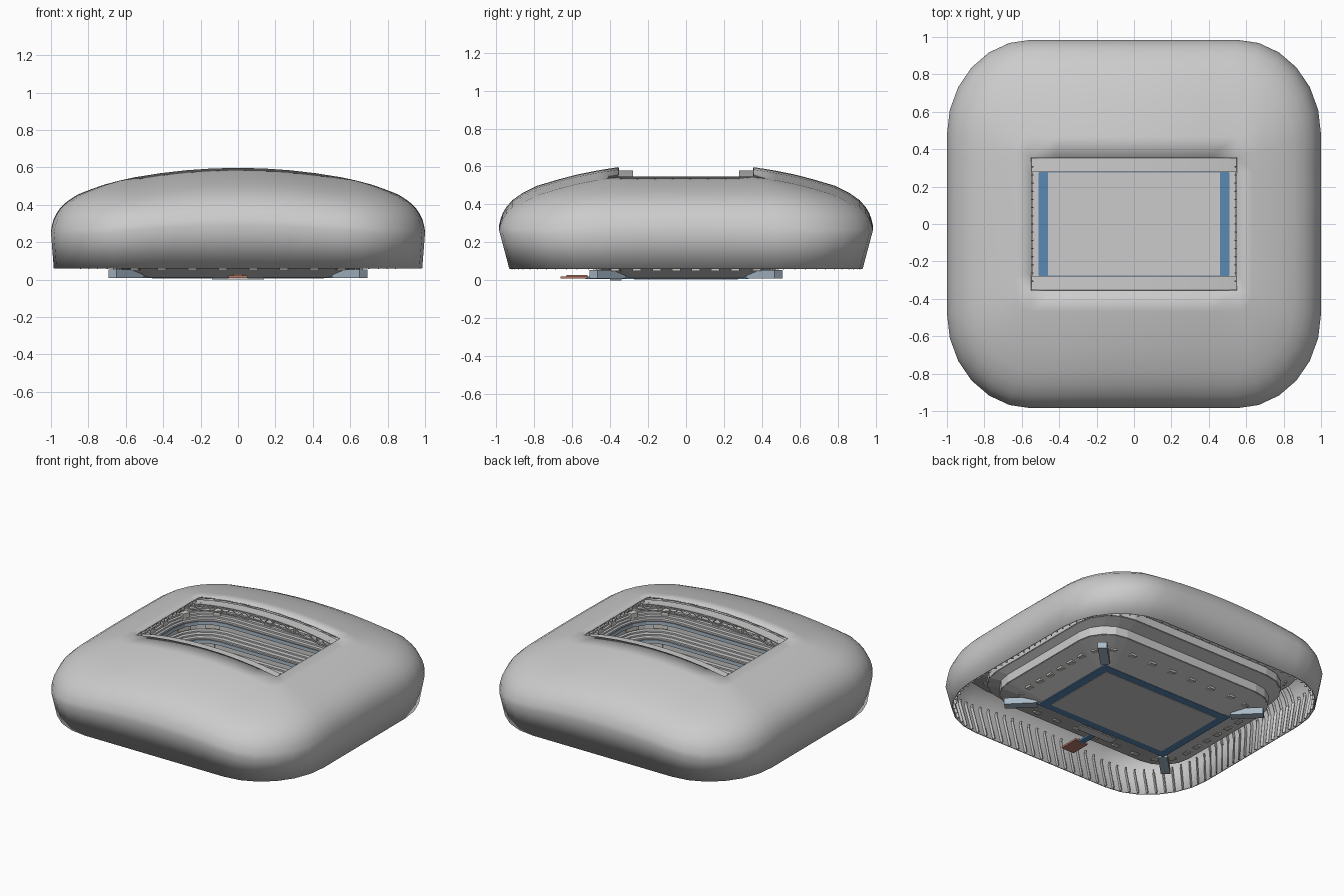
import bpy, bmesh
from math import sin, cos, pi, atan2
from mathutils import Matrix, Vector

if "Cube" in bpy.data.objects:
    bpy.data.objects.remove(bpy.data.objects["Cube"])


def material(name, rgb):
    m = bpy.data.materials.new(name)
    m.diffuse_color = (*rgb, 1)
    m.use_nodes = True
    m.node_tree.nodes["Principled BSDF"].inputs["Base Color"].default_value = m.diffuse_color
    return m


BLUE = material("blue", (0.10, 0.25, 0.45))
STEEL = material("blue_grey", (0.40, 0.49, 0.58))
RED = material("brick_red", (0.48, 0.20, 0.14))
PALE = material("pale", (0.62, 0.60, 0.55))


def finish(name, bm, mat=None, smooth=None, thick=0):
    bmesh.ops.remove_doubles(bm, verts=bm.verts, dist=1e-5)
    me = bpy.data.meshes.new(name)
    bm.to_mesh(me)
    bm.free()
    ob = bpy.data.objects.new(name, me)
    bpy.context.collection.objects.link(ob)
    if mat:
        me.materials.append(mat)
    if thick:
        s = ob.modifiers.new("thickness", 'SOLIDIFY')
        s.thickness, s.offset = thick, -1
    if smooth:
        bpy.ops.object.select_all(action='DESELECT')
        ob.select_set(True)
        bpy.context.view_layer.objects.active = ob
        bpy.ops.object.shade_smooth_by_angle(angle=smooth)
    return ob


def outline(fx, fy, rx, ry, nc=6, ns=8):
    """Rounded rectangle, anticlockwise; fx, fy are the straight half lengths."""
    pts = []
    for k in range(4):
        sx, sy = (1, -1, -1, 1)[k], (1, 1, -1, -1)[k]
        nx, ny = (-1, -1, 1, 1)[k], (1, -1, -1, 1)[k]
        for i in range(nc + 1):
            a = pi / 2 * (k + i / nc)
            pts.append(Vector((sx * fx + rx * cos(a), sy * fy + ry * sin(a), 0)))
        a = pi / 2 * (k + 1)
        end = Vector((nx * fx + rx * cos(a), ny * fy + ry * sin(a), 0))
        start = pts[-1]
        pts += [start.lerp(end, j / ns) for j in range(1, ns)]
    return pts


def loft(name, rings, mat=None, smooth=None, thick=0):
    bm = bmesh.new()
    vs = [[bm.verts.new(p) for p in r] for r in rings]
    n = len(vs[0])
    for a, b in zip(vs, vs[1:]):
        for i in range(n):
            j = (i + 1) % n
            bm.faces.new((a[i], a[j], b[j], b[i]))
    return finish(name, bm, mat, smooth, thick)


def add_box(bm, centre, size, rot=0):
    m = Matrix.Translation(centre) @ Matrix.Rotation(rot, 4, 'Z') @ Matrix.Diagonal((*size, 1))
    bmesh.ops.create_cube(bm, size=1, matrix=m)


def add_bar(bm, p, q, w, h):
    p, q = Vector(p), Vector(q)
    d = q - p
    m = (Matrix.Translation((p + q) / 2) @ d.to_track_quat('X', 'Z').to_matrix().to_4x4()
         @ Matrix.Diagonal((d.length, w, h, 1)))
    bmesh.ops.create_cube(bm, size=1, matrix=m)


def boxes(name, items, mat=None):
    bm = bmesh.new()
    for it in items:
        add_box(bm, *it)
    return finish(name, bm, mat)


# Outer shell: wall flaring outward, then a domed roof up to the opening
def clamp(v):
    return max(0, min(1, v))


def wall_top(p):
    front = max(0, 1 - (p.x / 0.8) ** 2) * clamp((abs(p.y) - 0.5) / 0.4)
    side = max(0, 1 - (p.y / 0.7) ** 2) * clamp((abs(p.x) - 0.6) / 0.35)
    return 0.235 + 0.055 * front + 0.025 * side


ROOF = [(0, 0), (.012, .1), (.03, .21), (.06, .31), (.11, .43), (.2, .56),
        (.32, .68), (.5, .79), (.65, .87), (.82, .94), (1, 1)]
wall = outline(0.55, 0.48, 0.45, 0.505)
hole = outline(0.55, 0.355, 0, 0)
rings = [[Vector((p.x * .985, p.y * .945, .06)) for p in wall]]
for f, g in ROOF:
    ring = []
    for p, q in zip(wall, hole):
        v = p.lerp(q, f)
        top = 0.597 - 0.05 * (q.x / 0.55) ** 2
        v.z = wall_top(p) + (top - wall_top(p)) * g
        ring.append(v)
    rings.append(ring)
loft("outer_shell", rings, smooth=0.6, thick=0.008)

# Fins on the inside of the wall, running on under the roof at the two ends
bm = bmesh.new()
n = len(wall)
for i in range(n):
    for t in (0, 0.5):
        path = [r[i].lerp(r[(i + 1) % n], t) for r in rings]
        path = path if abs(path[1].y) < 0.45 else path[:3]
        path = [Vector((p.x * .982, p.y * .982, p.z - (.012 if k > 1 else 0)))
                for k, p in enumerate(path)]
        for p, q in zip(path, path[1:]):
            add_bar(bm, p, q, 0.006, 0.018)
finish("wall_fins", bm)


# Two arched roof trusses along the long edges of the opening
def arch(x):
    return 0.58 - 0.15 * x * x - 0.1 * x ** 4


bm = bmesh.new()
N = 34
for s in (1, -1):
    for i in range(N):
        x0, x1 = -.85 + 1.7 * i / N, -.85 + 1.7 * (i + 1) / N
        a, b = arch(x0), arch(x1)
        add_bar(bm, (x0, s * .316, a - .003), (x1, s * .316, b - .003), .075, .006)
        for y in (.284, .349):
            add_bar(bm, (x0, s * y, a - .045), (x1, s * y, b - .045), .008, .008)
            lo, hi = (.045, .005) if i % 2 else (.005, .045)
            add_bar(bm, (x0, s * y, a - lo), (x1, s * y, b - hi), .005, .005)
finish("roof_trusses", bm)


# Seating decks: stepped on top, plain underneath
def ring_at(hx, hy, z, r):
    return [Vector((p.x, p.y, z)) for p in outline(hx - r, hy - r, r, r, 4, 6)]


def deck(name, a, b, steps, thick):
    rs = [ring_at(a[0], a[1], a[2] - thick, a[3]), ring_at(*a)]
    for i in range(1, steps + 1):
        t0, t1 = (i - 1) / steps, i / steps
        x, y, _, r = [u + (v - u) * t1 for u, v in zip(a, b)]
        z0, z1 = [a[2] + (b[2] - a[2]) * t for t in (t0, t1)]
        rs += [ring_at(x, y, z0, r), ring_at(x, y, z1, r)]
    rs += [ring_at(b[0], b[1], b[2] - thick, b[3]), rs[0]]
    loft(name, rs[::-1])


deck("lower_deck", (.51, .33, .022, .06), (.75, .57, .105, .22), 8, .012)
deck("club_deck", (.72, .54, .155, .21), (.80, .66, .195, .26), 4, .012)
deck("upper_deck", (.77, .63, .245, .25), (.90, .83, .335, .36), 8, .012)


# Suite walls and ribbon bands between the decks
def band(name, hx, hy, r, z0, z1, mat=None):
    loft(name, [ring_at(hx, hy, z0, r), ring_at(hx, hy, z1, r)], mat, thick=.008)


band("lower_suite_wall", .755, .575, .22, .095, .155)
band("lower_ribbon", .724, .544, .21, .140, .165, STEEL)
band("upper_suite_wall", .805, .665, .26, .185, .240)
band("upper_ribbon", .774, .634, .25, .230, .255, STEEL)


# Stair entrances and suite fronts spaced round the decks
def around(hx, hy, z, r, size, every=1):
    pts = outline(hx - r, hy - r, r, r, 2, 6)
    out = []
    for i in range(0, len(pts), every):
        p, q = pts[i], pts[(i + 1) % len(pts)]
        c = (p + q) / 2
        out.append(((c.x, c.y, z), size, atan2(q.y - p.y, q.x - p.x)))
    return out


boxes("lower_entrances", around(.65, .47, .068, .16, (.045, .035, .035)), PALE)
boxes("upper_entrances", around(.835, .73, .285, .30, (.05, .04, .035)), PALE)
boxes("suite_fronts", around(.75, .57, .128, .22, (.085, .008, .04)), PALE)
boxes("club_fronts", around(.80, .66, .213, .26, (.095, .008, .035)), PALE)

# Playing field with its blue border
boxes("field_border", [((0, 0, .013), (1.04, .66, .010))], BLUE)
boxes("field", [((0, 0, .013), (.92, .55, .016))])

# Corner tunnels running out diagonally from the field
boxes("corner_tunnels",
      [((sx * .597, sy * .412, .032), (.21, .06, .045), sx * sy * pi / 4)
       for sx in (1, -1) for sy in (1, -1)], STEEL)

# Front players' walkway and entrance ramp
boxes("walkway", [((0, -.43, .014), (.04, .20, .012))], BLUE)
boxes("walkway_floor", [((0, -.37, .004), (.28, .06, .008))])
boxes("entrance_ramp", [((0, -.59, .015), (.10, .14, .012)),
                        ((0, -.575, .024), (.05, .11, .010))], RED)
